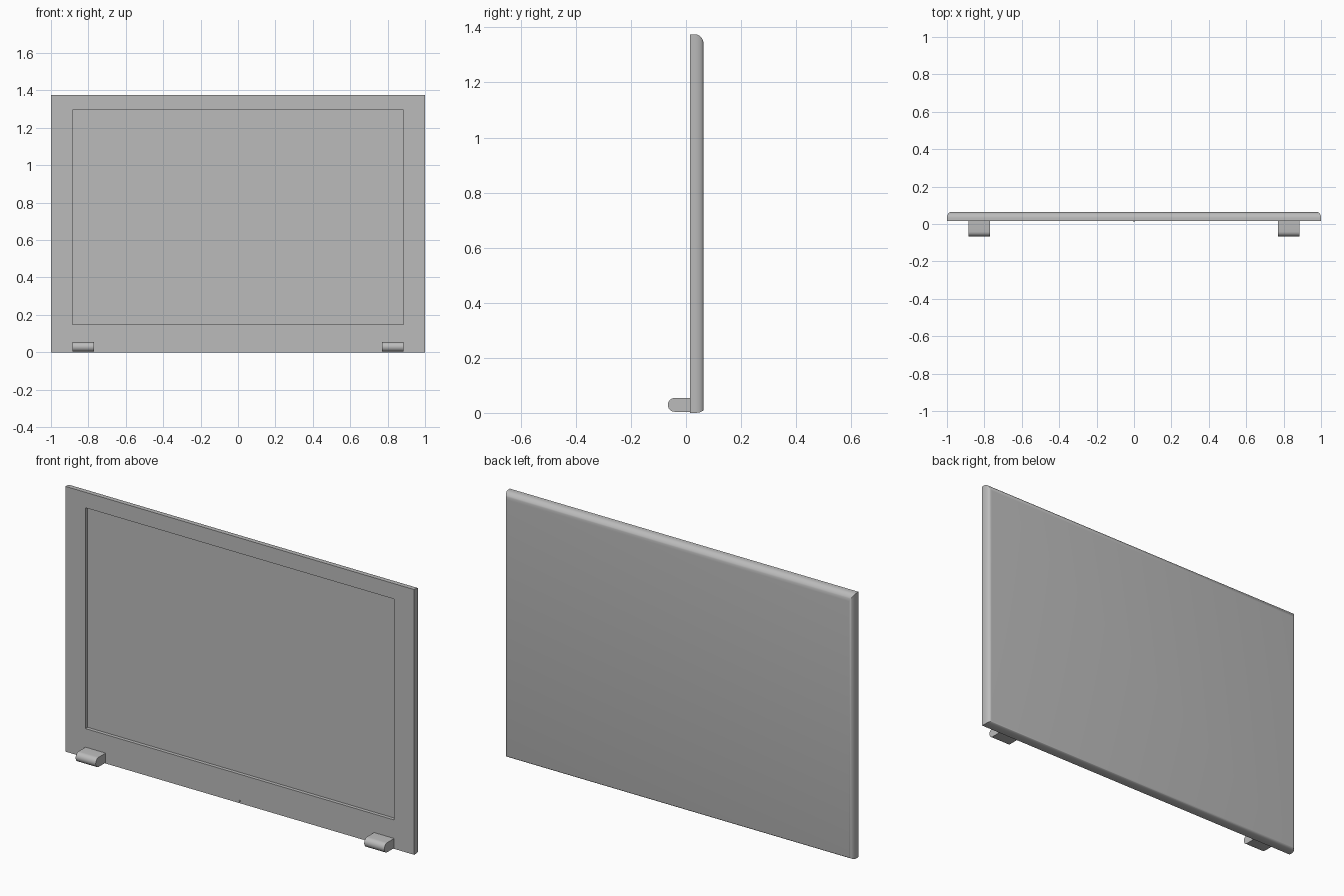
import bpy, bmesh, math

cube = bpy.data.objects.get("Cube")
if cube:
    bpy.data.objects.remove(cube, do_unlink=True)

# One grey plastic for everything
grey = bpy.data.materials.new("grey_plastic")
grey.use_nodes = True
COLOUR = (0.5, 0.5, 0.5, 1)
grey.diffuse_color = COLOUR
grey.node_tree.nodes["Principled BSDF"].inputs["Base Color"].default_value = COLOUR


def loft(name, rings, smooth_angle=40):
    """Skin a list of matching closed rings and cap both ends."""
    bm = bmesh.new()
    loops = [[bm.verts.new(p) for p in ring] for ring in rings]
    n = len(loops[0])
    for a, b in zip(loops, loops[1:]):
        for i in range(n):
            j = (i + 1) % n
            bm.faces.new((a[i], a[j], b[j], b[i]))
    bm.faces.new(loops[0])
    bm.faces.new(loops[-1])
    bmesh.ops.recalc_face_normals(bm, faces=bm.faces)
    mesh = bpy.data.meshes.new(name)
    bm.to_mesh(mesh)
    bm.free()
    obj = bpy.data.objects.new(name, mesh)
    bpy.context.collection.objects.link(obj)
    mesh.materials.append(grey)
    bpy.ops.object.select_all(action="DESELECT")
    obj.select_set(True)
    bpy.context.view_layer.objects.active = obj
    bpy.ops.object.shade_smooth_by_angle(angle=math.radians(smooth_angle))
    return obj


def rect(y, half, low, high):
    """Upright rectangle at depth y."""
    return [(-half, y, low), (half, y, low), (half, y, high), (-half, y, high)]


# Lid: recessed screen, flat bezel, then back edges rounding inwards
FRONT, BACK, TOP = 0.015, 0.064, 1.375
ROUND = 0.032
rings = [rect(FRONT + 0.018, 0.885, 0.15, 1.295),
         rect(FRONT, 0.885, 0.15, 1.295),
         rect(FRONT, 1, 0, TOP)]
STEPS = 8
for k in range(STEPS + 1):
    a = math.pi / 2 * k / STEPS
    inset = 1 - math.cos(a)
    rings.append(rect(BACK - ROUND * (1 - math.sin(a)),
                      1 - 0.02 * inset, 0.013 * inset, TOP - 0.036 * inset))
loft("screen_lid", rings)

# Hinges: bars with a half-round front end
R, HINGE_Z, TIP = 0.025, 0.029, -0.066
profile = [(FRONT + 0.005, HINGE_Z + R)]
for k in range(13):
    a = math.pi / 2 + math.pi * k / 12
    profile.append((TIP + R + R * math.cos(a), HINGE_Z + R * math.sin(a)))
profile.append((FRONT + 0.005, HINGE_Z - R))
for side, name in ((-1, "right_hinge"), (1, "left_hinge")):
    loft(name, [[(side * x, y, z) for y, z in profile] for x in (0.77, 0.885)])

# Tiny latch stud in the middle of the lower bezel
loft("latch_stud", [rect(y, 0.003, 0.009, 0.015) for y in (0.01, FRONT + 0.002)])
